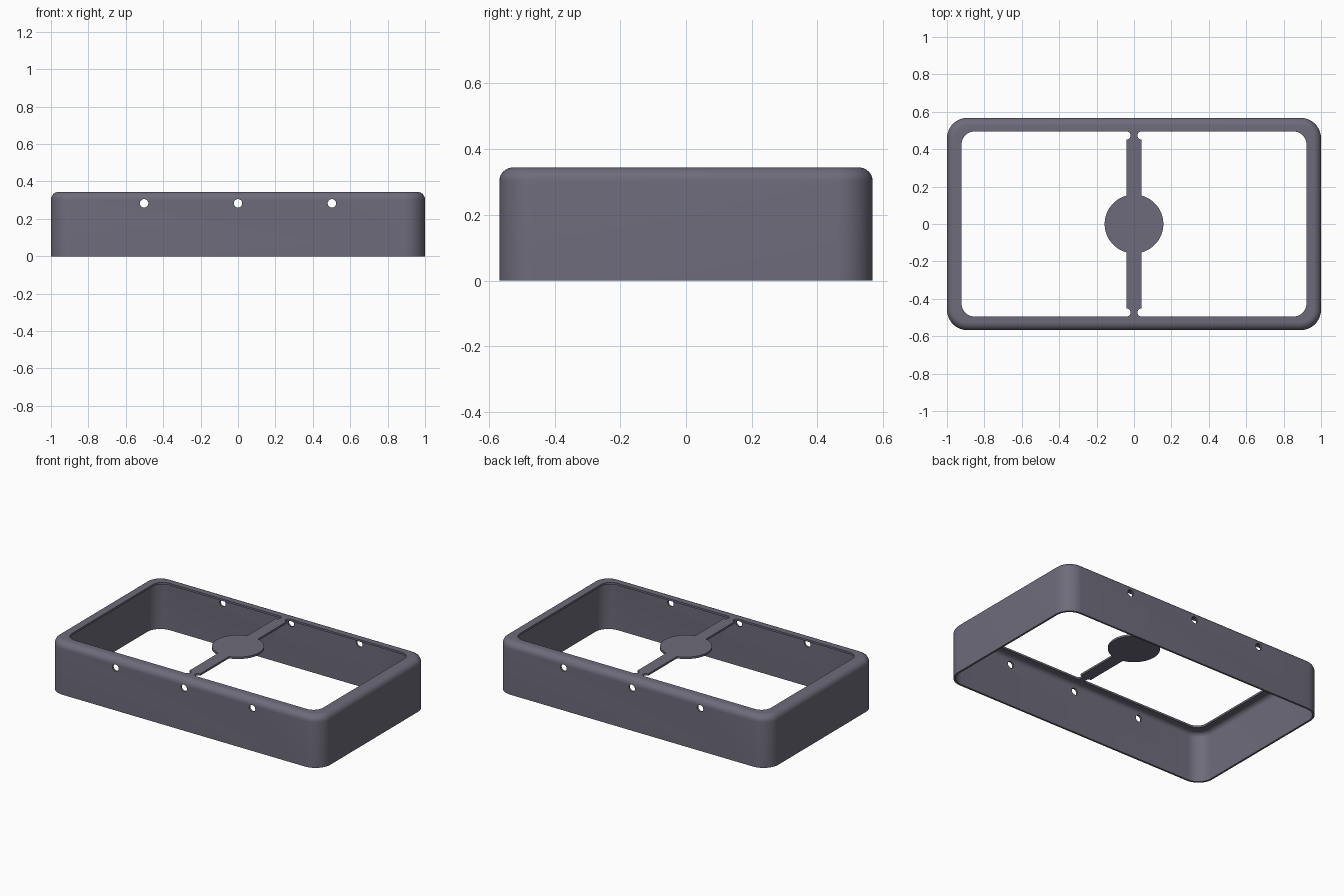
import bpy, bmesh, math

if "Cube" in bpy.data.objects:
    bpy.data.objects.remove(bpy.data.objects["Cube"], do_unlink=True)

HX, HY, H = 1.0, 0.568, 0.3445      # outer half sizes and height
WALL, FILLET, CORNER = 0.013, 0.042, 0.11
OPEN_X, OPEN_Y, OPEN_R = 0.922, 0.495, 0.07   # opening in the top

mat = bpy.data.materials.new("slate grey")
mat.use_nodes = True
COLOUR = (0.155, 0.148, 0.195, 1)
mat.diffuse_color = COLOUR
mat.node_tree.nodes["Principled BSDF"].inputs["Base Color"].default_value = COLOUR


def make_object(name, bm):
    bmesh.ops.recalc_face_normals(bm, faces=bm.faces)
    mesh = bpy.data.meshes.new(name)
    bm.to_mesh(mesh)
    bm.free()
    obj = bpy.data.objects.new(name, mesh)
    bpy.context.collection.objects.link(obj)
    mesh.materials.append(mat)
    return obj


def activate(obj):
    bpy.ops.object.select_all(action='DESELECT')
    obj.select_set(True)
    bpy.context.view_layer.objects.active = obj


def smooth(obj):
    activate(obj)
    bpy.ops.object.shade_smooth_by_angle(angle=math.radians(30))


def rounded_rect(hx, hy, r, seg=10):
    pts = []
    for k, (sx, sy) in enumerate([(1, 1), (-1, 1), (-1, -1), (1, -1)]):
        for i in range(seg + 1):
            a = math.pi / 2 * (k + i / seg)
            pts.append((sx * (hx - r) + r * math.cos(a), sy * (hy - r) + r * math.sin(a)))
    return pts


# Frame: rounded rectangles lofted around a closed wall section
def ring(inset, z):
    return HX - inset, HY - inset, CORNER - inset, z


def fillet(radius, steps=8):
    c = FILLET
    return [ring(c - radius * math.cos(a), H - c + radius * math.sin(a))
            for a in (math.pi / 2 * i / steps for i in range(steps + 1))]


section = [ring(0, 0)] + fillet(FILLET)
section += [(OPEN_X, OPEN_Y, OPEN_R, H), (OPEN_X, OPEN_Y, OPEN_R, H - WALL)]
section += fillet(FILLET - WALL)[::-1] + [ring(WALL, 0)]

bm = bmesh.new()
loops = [[bm.verts.new((x, y, z)) for x, y in rounded_rect(hx, hy, r)]
         for hx, hy, r, z in section]
for a, b in zip(loops, loops[1:] + loops[:1]):
    n = len(a)
    for i in range(n):
        j = (i + 1) % n
        bm.faces.new((a[i], a[j], b[j], b[i]))
frame = make_object("frame", bm)

# Three round holes through the front and back walls
for x in (-0.502, 0, 0.502):
    bpy.ops.mesh.primitive_cylinder_add(vertices=32, radius=0.0225, depth=1.4,
                                        location=(x, 0, 0.283),
                                        rotation=(math.pi / 2, 0, 0))
    cutter = bpy.context.object
    cutter.name = "hole_cutter"
    cutter.hide_render = True
    mod = frame.modifiers.new("hole", 'BOOLEAN')
    mod.operation = 'DIFFERENCE'
    mod.solver = 'EXACT'
    mod.object = cutter
    activate(frame)
    bpy.ops.object.modifier_apply(modifier=mod.name)
    bpy.data.objects.remove(cutter, do_unlink=True)
smooth(frame)

# Cross bar with a centre disc and rounded notches at both ends
BAR, DISC, NOTCH = 0.04, 0.157, 0.022
start = math.asin(BAR / DISC)
quarter = [(BAR - NOTCH * math.sin(a), OPEN_Y - NOTCH + NOTCH * math.cos(a))
           for a in (math.pi * i / 12 for i in range(13))]
quarter += [(DISC * math.sin(a), DISC * math.cos(a))
            for a in (start + (math.pi / 2 - start) * i / 16 for i in range(17))]
half = quarter + [(x, -y) for x, y in quarter[-2::-1]]
outline = half + [(-x, y) for x, y in half[::-1]]

bm = bmesh.new()
top = bm.faces.new([bm.verts.new((x, y, H)) for x, y in outline])
extruded = bmesh.ops.extrude_face_region(bm, geom=[top], use_keep_orig=True)
bmesh.ops.translate(bm, vec=(0, 0, -WALL),
                    verts=[g for g in extruded["geom"] if isinstance(g, bmesh.types.BMVert)])
smooth(make_object("cross_bar_and_disc", bm))
